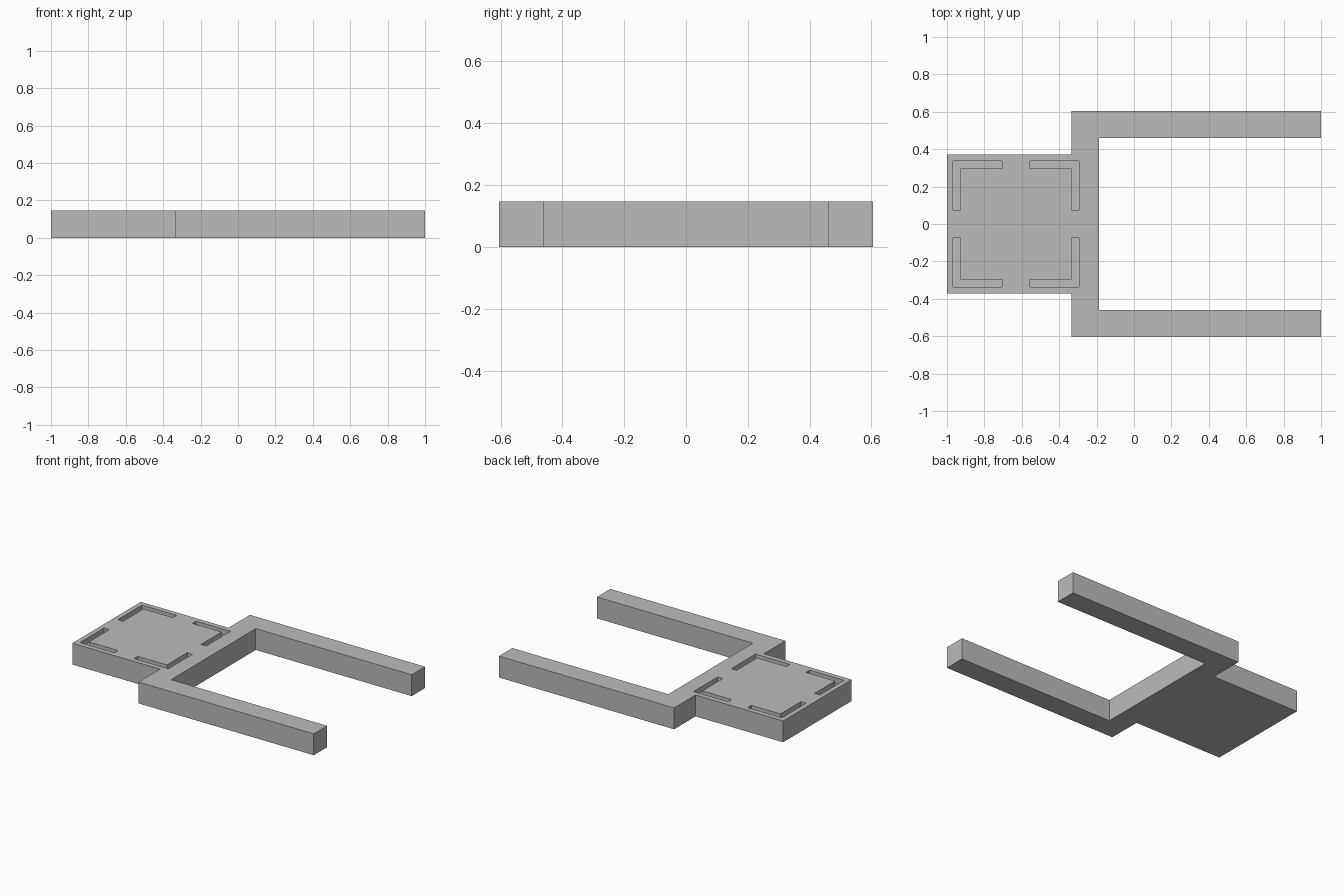
import bpy
import bmesh

if "Cube" in bpy.data.objects:
    bpy.data.objects.remove(bpy.data.objects["Cube"], do_unlink=True)

HEIGHT = 0.147
GROOVE_DEPTH = 0.037
GROOVE_WIDTH = 0.04
GROOVE_LENGTH = 0.262

grey = bpy.data.materials.new("plain grey")
grey.use_nodes = True
colour = (0.5, 0.5, 0.5, 1)
grey.diffuse_color = colour
grey.node_tree.nodes["Principled BSDF"].inputs["Base Color"].default_value = colour


def add_prism(bm, outline, bottom, top):
    """Extrude a flat outline between two heights."""
    face = bm.faces.new([bm.verts.new((x, y, bottom)) for x, y in outline])
    raised = bmesh.ops.extrude_face_region(bm, geom=[face])["geom"]
    verts = [v for v in raised if isinstance(v, bmesh.types.BMVert)]
    bmesh.ops.translate(bm, verts=verts, vec=(0, 0, top - bottom))


def make_object(name, bm):
    bmesh.ops.recalc_face_normals(bm, faces=bm.faces)
    mesh = bpy.data.meshes.new(name)
    bm.to_mesh(mesh)
    bm.free()
    mesh.materials.append(grey)
    obj = bpy.data.objects.new(name, mesh)
    bpy.context.collection.objects.link(obj)
    return obj


# Plate, crossbar and two arms as one solid: half outline mirrored across y
half = [(-1, 0.372), (-0.333, 0.372), (-0.333, 0.605),
        (1, 0.605), (1, 0.46), (-0.187, 0.46)]
outline = half + [(x, -y) for x, y in reversed(half)]
bm = bmesh.new()
add_prism(bm, outline, 0, HEIGHT)
body = make_object("forked_bracket", bm)

# Four L-shaped corner grooves sunk into the plate
w, n = GROOVE_WIDTH, GROOVE_LENGTH
corner = [(0, 0), (n, 0), (n, w), (w, w), (w, n), (0, n)]
bm = bmesh.new()
for x, sx in ((-0.967, 1), (-0.293, -1)):
    for sy in (1, -1):
        path = [(x + sx * u, sy * (0.337 - v)) for u, v in corner]
        add_prism(bm, path, HEIGHT - GROOVE_DEPTH, HEIGHT + 0.05)
cutter = make_object("groove_cutter", bm)
cutter.hide_render = True

# Cut the grooves, then discard the cutter
cut = body.modifiers.new("corner grooves", "BOOLEAN")
cut.operation = "DIFFERENCE"
cut.solver = "EXACT"
cut.object = cutter
bpy.context.view_layer.objects.active = body
bpy.ops.object.modifier_apply(modifier=cut.name)
bpy.data.objects.remove(cutter, do_unlink=True)
